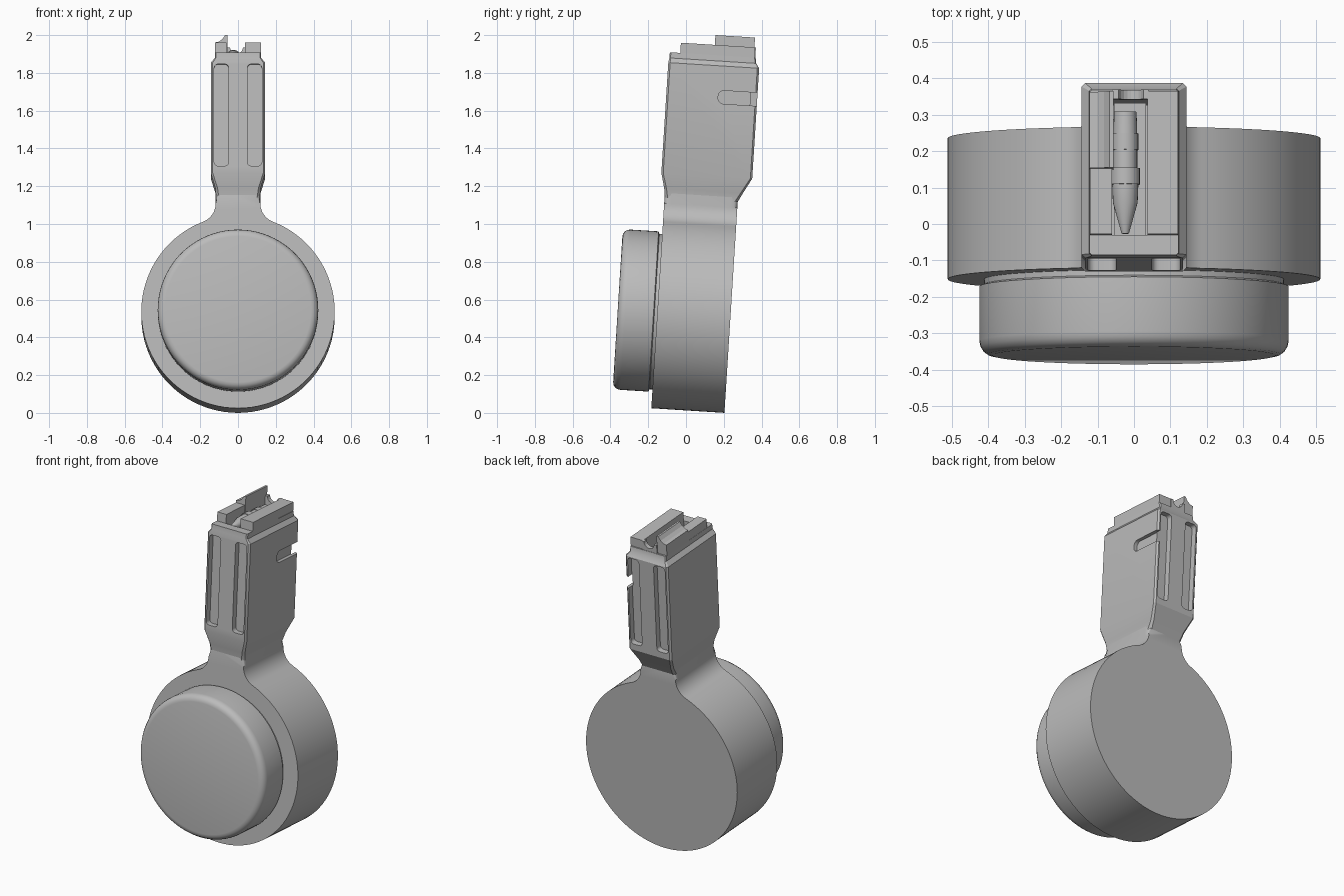
import bpy, bmesh
from math import sin, cos, pi, radians, asin, acos
from mathutils import Matrix, Vector

cube = bpy.data.objects.get("Cube")
if cube:
    bpy.data.objects.remove(cube, do_unlink=True)

TILT = Matrix.Rotation(radians(-3.6), 4, 'X')   # whole magazine leans back
DRUM_Z = 0.525

grey = bpy.data.materials.new("plain grey")
grey.use_nodes = True
grey.diffuse_color = (0.5, 0.5, 0.5, 1)
grey.node_tree.nodes["Principled BSDF"].inputs["Base Color"].default_value = (0.5, 0.5, 0.5, 1)


def finish(name, bm):
    bmesh.ops.recalc_face_normals(bm, faces=bm.faces)
    mesh = bpy.data.meshes.new(name)
    bm.to_mesh(mesh)
    bm.free()
    mesh.materials.append(grey)
    ob = bpy.data.objects.new(name, mesh)
    bpy.context.collection.objects.link(ob)
    ob.matrix_world = TILT
    return ob


def activate(ob):
    bpy.ops.object.select_all(action='DESELECT')
    ob.select_set(True)
    bpy.context.view_layer.objects.active = ob


def smooth(ob, angle=35):
    activate(ob)
    bpy.ops.object.shade_smooth_by_angle(angle=radians(angle))


def loft(name, rings, bevel=0):
    """Skin matching rings of points and cap both ends."""
    bm = bmesh.new()
    loops = [[bm.verts.new(p) for p in ring] for ring in rings]
    n = len(loops[0])
    for a, b in zip(loops, loops[1:]):
        for i in range(n):
            bm.faces.new((a[i], a[(i + 1) % n], b[(i + 1) % n], b[i]))
    caps = [bm.faces.new(loops[0]), bm.faces.new(loops[-1])]
    if bevel:
        edges = [e for f in caps for e in f.edges]
        bmesh.ops.bevel(bm, geom=edges, offset=bevel, segments=4, profile=0.5, affect='EDGES')
    return finish(name, bm)


def prism_y(name, outline, y0, y1, bevel=0):
    return loft(name, [[(x, y, z) for x, z in outline] for y in (y0, y1)], bevel)


def box(name, x0, x1, y0, y1, z0, z1):
    return prism_y(name, [(x0, z0), (x1, z0), (x1, z1), (x0, z1)], y0, y1)


def lathe_y(name, profile, cx, cz, n):
    rings = [[(cx + r * cos(2 * pi * i / n), y, cz + r * sin(2 * pi * i / n)) for i in range(n)]
             for y, r in profile]
    return loft(name, rings)


def rounded(cx, cz, hw, hh, r, n=5):
    pts = []
    for k, (sx, sz) in enumerate(((1, 1), (-1, 1), (-1, -1), (1, -1))):
        for i in range(n + 1):
            a = pi / 2 * (k + i / n)
            pts.append((cx + sx * (hw - r) + r * cos(a), cz + sz * (hh - r) + r * sin(a)))
    return pts


def cut(ob, cutter):
    cutter.hide_render = True
    activate(ob)
    mod = ob.modifiers.new("cut", 'BOOLEAN')
    mod.operation = 'DIFFERENCE'
    mod.solver = 'EXACT'
    mod.object = cutter
    bpy.ops.object.modifier_apply(modifier=mod.name)
    bpy.data.objects.remove(cutter, do_unlink=True)


# Main drum, blending through fillets into the neck
R, r, half = 0.512, 0.105, 0.118
lean = asin((half + r) / (R + r))
fillet_z = DRUM_Z + (R + r) * cos(lean)
right = [(half, 1.2)]
for i in range(11):
    a = pi + (pi / 2 - lean) * i / 10
    right.append((half + r + r * cos(a), fillet_z + r * sin(a)))
for i in range(1, 41):
    a = lean + (pi - lean) * i / 40
    right.append((R * sin(a), DRUM_Z + R * cos(a)))
outline = right + [(-x, z) for x, z in reversed(right[:-1])]
smooth(prism_y("main_drum", outline, -0.185, 0.203, bevel=0.036))

# Front drum with rounded rim and a recessed seam behind it
rim = [(-0.355 - 0.04 * cos(a), 0.387 + 0.038 * sin(a)) for a in (pi / 8 * i for i in range(5))]
smooth(lathe_y("front_drum", rim + [(-0.205, 0.425), (-0.2, 0.412), (-0.17, 0.412)], 0, DRUM_Z, 80))


# Feed tower: flared foot, straight body, tapered shoulder
def section(z, hx, y0, y1, c):
    return [(hx, y0 + c, z), (hx, y1 - c, z), (hx - c, y1, z), (-hx + c, y1, z),
            (-hx, y1 - c, z), (-hx, y0 + c, z), (-hx + c, y0, z), (hx - c, y0, z)]


tower = loft("feed_tower", [
    section(1.13, 0.116, -0.183, 0.202, 0.015),
    section(1.18, 0.120, -0.19, 0.228, 0.012),
    section(1.26, 0.144, -0.21, 0.272, 0.010),
    section(1.845, 0.144, -0.21, 0.272, 0.010),
    section(1.87, 0.123, -0.206, 0.255, 0.006),
    section(1.90, 0.122, -0.205, 0.250, 0.006)])
for side in (-1, 1):
    groove = rounded(side * 0.088, 1.567, 0.038, 0.27, 0.02)
    cut(tower, prism_y("front_groove_cutter", groove, -0.3, -0.175))
    cut(tower, prism_y("back_groove_cutter", groove, 0.237, 0.35))
# Latch slot on the left flank, open at the back
slot = [[(x, y, z) for y, z in rounded(0.215, 1.68, 0.15, 0.035, 0.03)] for x in (0.122, 0.2)]
cut(tower, loft("slot_cutter", slot))
cut(tower, box("cavity_cutter", -0.06, 0.037, -0.15, 0.225, 1.6, 2.1))
smooth(tower, 25)

# Feed lips
box("left_lip", 0.037, 0.121, -0.15, 0.243, 1.895, 1.954)
box("right_front_lip", -0.121, -0.06, -0.15, 0.04, 1.895, 1.954)
hook = [(-0.122, 1.895), (-0.122, 1.967), (-0.102, 1.971), (-0.083, 1.984),
        (-0.068, 2.006), (-0.056, 2.006), (-0.056, 1.895)]
prism_y("right_hook_lip", hook, 0.03, 0.24)

# Back wall with a round notch
notch = [(-0.008 + 0.034 * cos(a), 1.953 + 0.034 * sin(a)) for a in (pi + pi * i / 10 for i in range(11))]
wall = [(-0.06, 1.895), (-0.06, 1.953)] + notch + [(0.04, 1.953), (0.04, 1.895)]
prism_y("back_wall", wall, 0.222, 0.248)

# Top round lying in the cavity
smooth(lathe_y("top_round", [
    (-0.145, 0.010), (-0.06, 0.034), (-0.01, 0.036), (-0.01, 0.040), (0.035, 0.040),
    (0.035, 0.033), (0.085, 0.033), (0.085, 0.036), (0.13, 0.036), (0.13, 0.033), (0.19, 0.031)],
    -0.024, 1.885, 24))
# Follower beneath it
box("follower", -0.055, 0.033, -0.145, 0.22, 1.6, 1.8)
